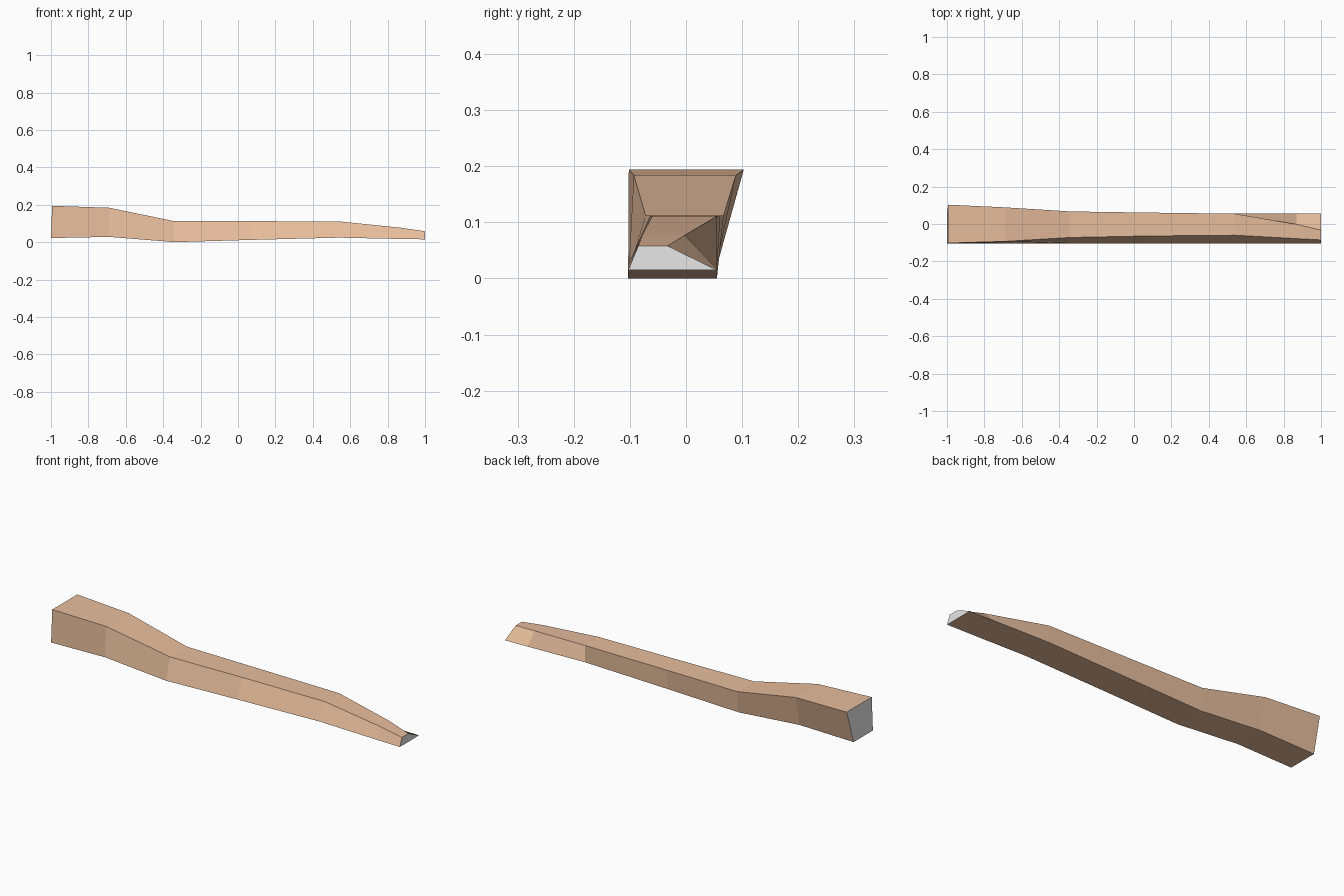
import bpy, bmesh

if "Cube" in bpy.data.objects:
    bpy.data.objects.remove(bpy.data.objects["Cube"])


def material(name, rgb):
    m = bpy.data.materials.new(name)
    m.diffuse_color = (*rgb, 1)
    m.use_nodes = True
    m.node_tree.nodes["Principled BSDF"].inputs["Base Color"].default_value = m.diffuse_color
    return m


# Stations along the beam: x, bottom z, top z, top front y, top back y
STATIONS = [
    (-1.00, 0.022, 0.194, -0.102, 0.103),
    (-0.69, 0.028, 0.184, -0.093, 0.089),
    (-0.34, 0.000, 0.112, -0.072, 0.067),
    (0.07, 0.012, 0.112, -0.064, 0.061),
    (0.54, 0.024, 0.111, -0.060, 0.055),
    (0.87, 0.017, 0.077, -0.078, -0.002),
    (1.00, 0.015, 0.058, -0.085, -0.033),
]
FRONT, BACK = -0.103, 0.055   # straight bottom edges

# Beam: loft of four-sided sections
bm = bmesh.new()
rings = []
for x, z0, z1, yf, yb in STATIONS:
    top_x = max(x, -0.994)    # the thick end leans in slightly
    section = [(x, FRONT, z0), (x, BACK, z0), (top_x, yb, z1), (top_x, yf, z1)]
    rings.append([bm.verts.new(p) for p in section])
for a, b in zip(rings, rings[1:]):
    for i in range(4):
        j = (i + 1) % 4
        bm.faces.new((a[i], a[j], b[j], b[i]))

# End caps in grey
for ring in (rings[0], rings[-1]):
    bm.faces.new(ring).material_index = 1
bmesh.ops.recalc_face_normals(bm, faces=bm.faces)

mesh = bpy.data.meshes.new("beam")
bm.to_mesh(mesh)
bm.free()
mesh.materials.append(material("light brown wood", (0.80, 0.51, 0.335)))
mesh.materials.append(material("pale grey ends", (0.80, 0.80, 0.80)))
beam = bpy.data.objects.new("beam", mesh)
bpy.context.collection.objects.link(beam)
